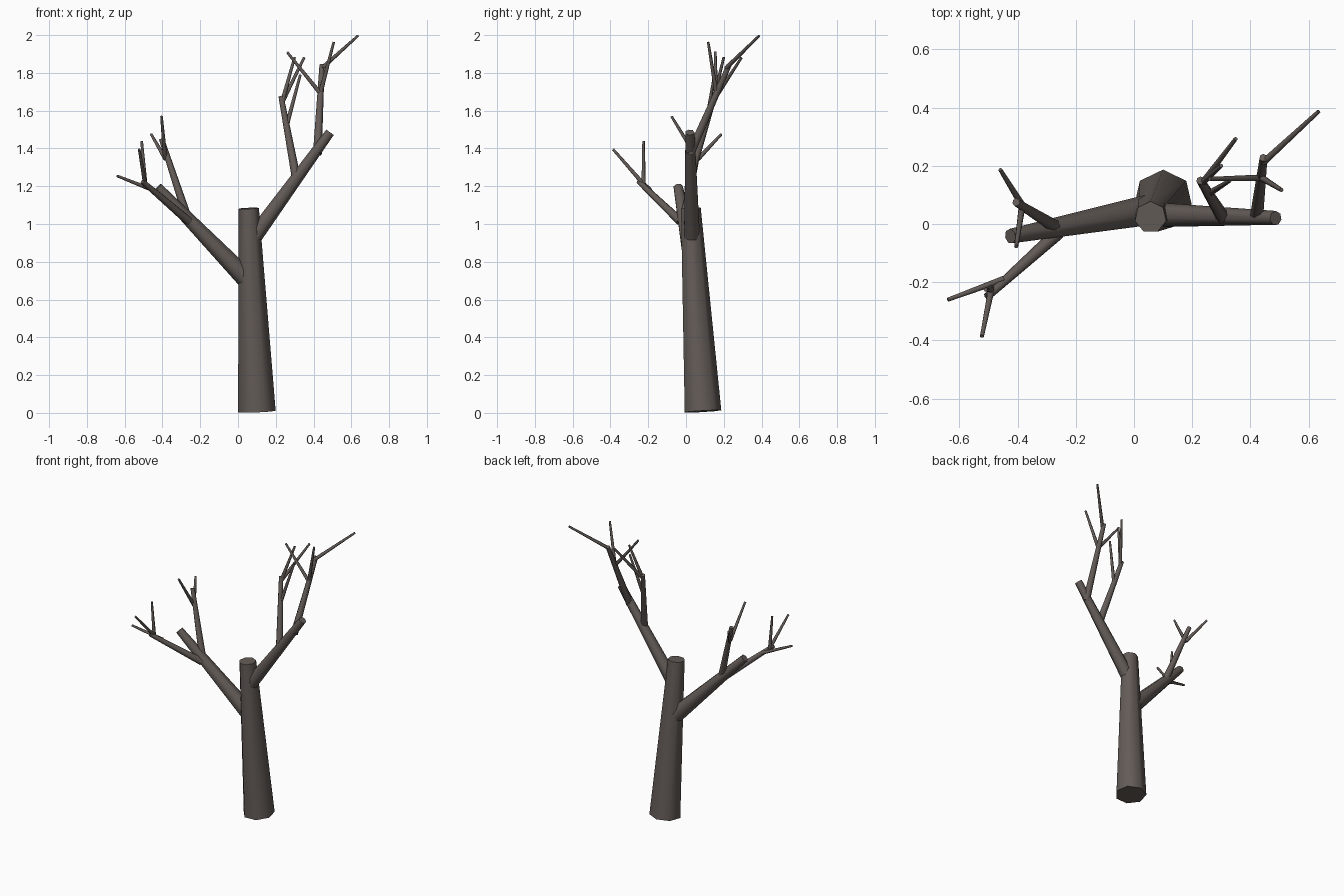
import bpy, bmesh, math
from mathutils import Vector

if "Cube" in bpy.data.objects:
    bpy.data.objects.remove(bpy.data.objects["Cube"])

SIDES = 7
bark = bpy.data.materials.new("bark")
bark.diffuse_color = (0.125, 0.105, 0.095, 1)
bark.use_nodes = True
bark.node_tree.nodes["Principled BSDF"].inputs["Base Color"].default_value = bark.diffuse_color


def limb(name, start, end, r0, r1):
    """Tapered seven-sided limb with flat ends, square to its own axis."""
    a, b = Vector(start), Vector(end)
    rot = Vector((0, 0, 1)).rotation_difference(b - a)
    bm = bmesh.new()
    rings = []
    for centre, r in ((a, r0), (b, r1)):
        ring = []
        for i in range(SIDES):
            t = math.pi / 2 + i * 2 * math.pi / SIDES
            ring.append(bm.verts.new(centre + rot @ Vector((r * math.cos(t), r * math.sin(t), 0))))
        rings.append(ring)
    low, high = rings
    for i in range(SIDES):
        j = (i + 1) % SIDES
        bm.faces.new((low[i], low[j], high[j], high[i]))
    bm.faces.new(low[::-1])
    bm.faces.new(high)
    mesh = bpy.data.meshes.new(name)
    bm.to_mesh(mesh)
    bm.free()
    mesh.materials.append(bark)
    obj = bpy.data.objects.new(name, mesh)
    bpy.context.collection.objects.link(obj)
    bpy.context.view_layer.objects.active = obj
    obj.select_set(True)
    bpy.ops.object.shade_smooth_by_angle(angle=math.radians(60))
    obj.select_set(False)


# Trunk and the two main boughs
limb("trunk", (0.10, 0.085, 0.008), (0.057, 0.023, 1.083), 0.102, 0.055)
limb("left_bough", (0.06, 0.05, 0.695), (-0.425, -0.042, 1.195), 0.055, 0.026)
limb("right_bough", (0.065, 0.03, 0.905), (0.487, 0.02, 1.485), 0.045, 0.025)

# Branches: start, end, and their twigs as (start, tip)
branches = {
    "left_back_branch": ((-0.26, -0.015, 1.01), (-0.405, 0.075, 1.45), [
        ((-0.385, 0.065, 1.345), (-0.46, 0.187, 1.475)),
        ((-0.385, 0.06, 1.345), (-0.405, -0.077, 1.57))]),
    "left_front_branch": ((-0.26, -0.03, 1.015), (-0.505, -0.25, 1.225), [
        ((-0.45, -0.19, 1.18), (-0.64, -0.26, 1.255)),
        ((-0.49, -0.22, 1.205), (-0.523, -0.386, 1.395)),
        ((-0.49, -0.225, 1.2), (-0.51, -0.225, 1.44))]),
    "right_inner_branch": ((0.307, 0.02, 1.25), (0.228, 0.15, 1.675), [
        ((0.235, 0.14, 1.645), (0.35, 0.293, 1.88)),
        ((0.232, 0.14, 1.64), (0.30, 0.20, 1.883)),
        ((0.258, 0.105, 1.52), (0.33, 0.15, 1.79))]),
    "right_outer_branch": ((0.42, 0.02, 1.37), (0.445, 0.228, 1.843), [
        ((0.445, 0.212, 1.825), (0.635, 0.387, 1.996)),
        ((0.437, 0.16, 1.695), (0.507, 0.117, 1.963)),
        ((0.437, 0.158, 1.69), (0.26, 0.155, 1.91))]),
}
for name, (start, end, twigs) in branches.items():
    limb(name, start, end, 0.024, 0.014)
    for n, (root, tip) in enumerate(twigs, 1):
        limb(f"{name}_twig_{n}", root, tip, 0.012, 0.007)
